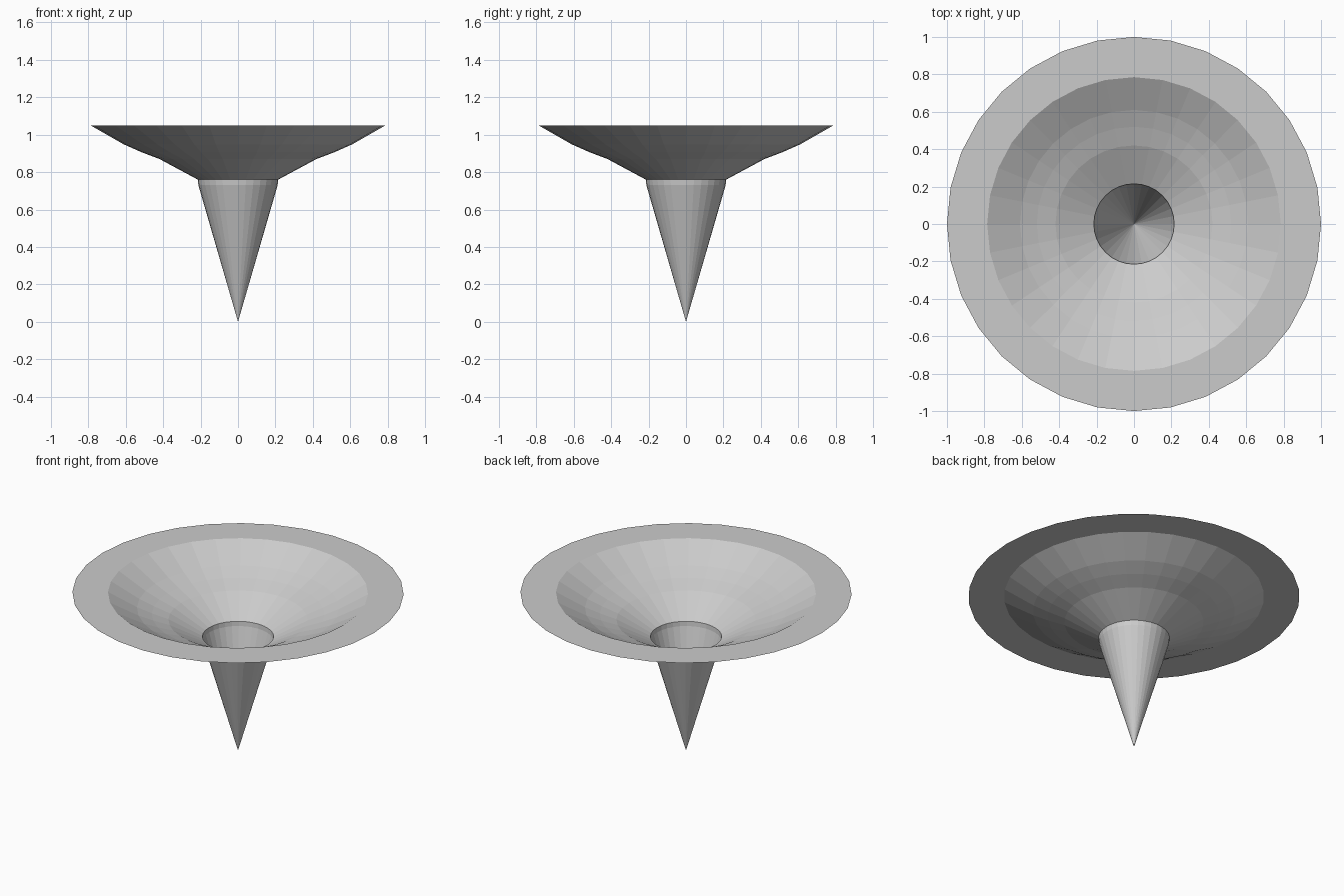
import bpy
import bmesh
from math import cos, sin, tau

cube = bpy.data.objects.get("Cube")
if cube:
    bpy.data.objects.remove(cube, do_unlink=True)

SIDES = 32

# One plain grey
grey = bpy.data.materials.new("plain_grey")
grey.use_nodes = True
colour = (0.6, 0.6, 0.6, 1)
grey.diffuse_color = colour
grey.node_tree.nodes["Principled BSDF"].inputs["Base Color"].default_value = colour


def lathe(name, profile):
    """Turn a radius/height profile round z into an open sheet."""
    bm = bmesh.new()
    rings = []
    for r, z in profile:
        count = SIDES if r > 0 else 1
        rings.append([bm.verts.new((r * cos(tau * i / SIDES), r * sin(tau * i / SIDES), z))
                      for i in range(count)])
    for low, high in zip(rings, rings[1:]):
        for i in range(SIDES):
            j = (i + 1) % SIDES
            if len(low) == 1:
                bm.faces.new((low[0], high[i], high[j]))
            else:
                bm.faces.new((low[i], high[i], high[j], low[j]))
    # Sheet faces look up into the bowl
    bmesh.ops.recalc_face_normals(bm, faces=bm.faces)
    bm.faces.ensure_lookup_table()
    if bm.faces[-1].normal.z < 0:
        bmesh.ops.reverse_faces(bm, faces=bm.faces)
    mesh = bpy.data.meshes.new(name)
    bm.to_mesh(mesh)
    bm.free()
    mesh.materials.append(grey)
    obj = bpy.data.objects.new(name, mesh)
    bpy.context.collection.objects.link(obj)
    return obj


# Hollow pointed spike with a short upright collar
lathe("spike", [(0, 0), (0.212, 0.73), (0.215, 0.76)])

# Flared bowl
lathe("bowl", [(0.215, 0.76), (0.42, 0.87), (0.52, 0.908), (0.61, 0.948), (0.785, 1.048)])

# Flat outer rim
lathe("rim", [(0.785, 1.048), (1, 1.048)])
